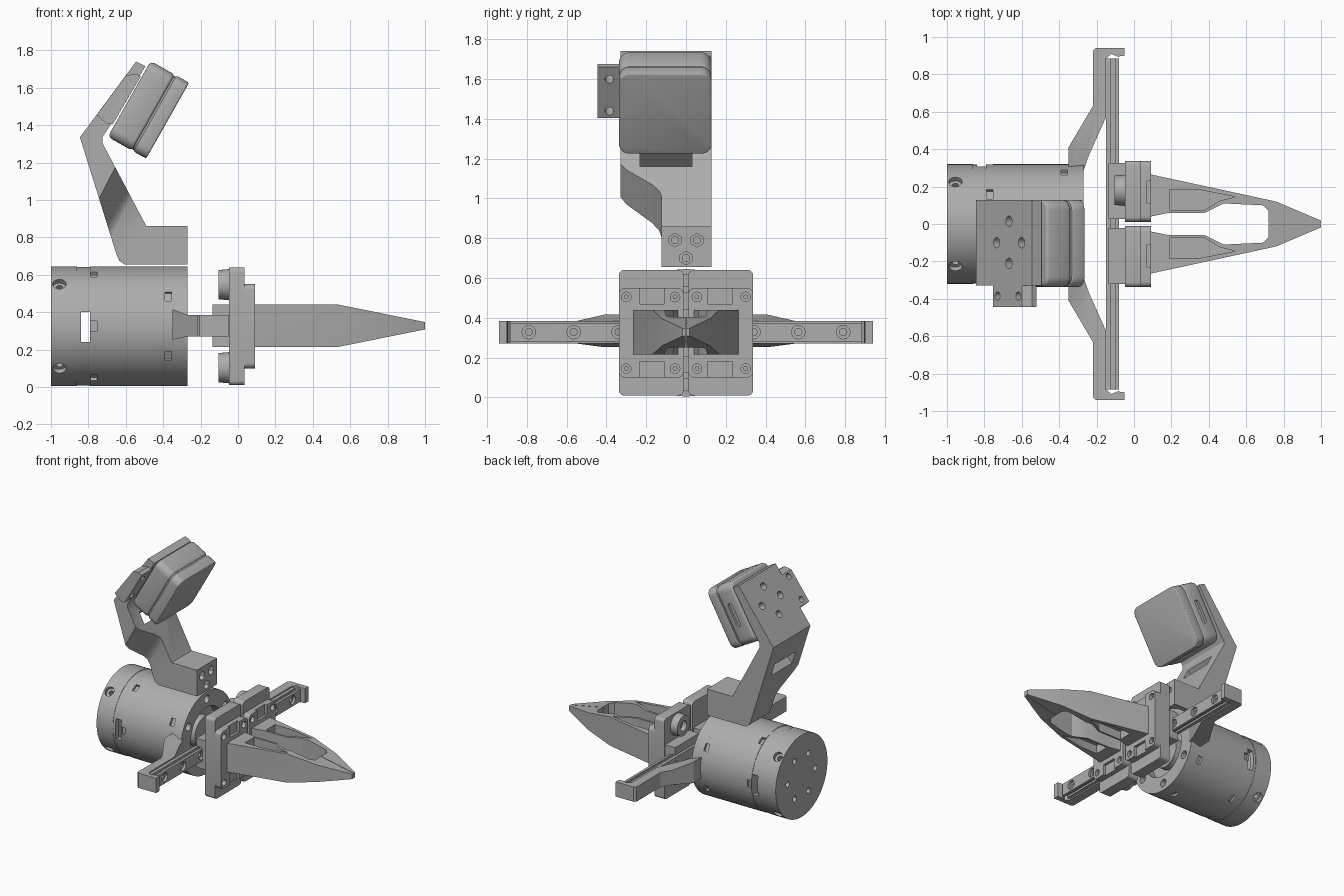
import bpy, bmesh
from math import radians, cos, sin, pi
from mathutils import Vector, Matrix

old = bpy.data.objects.get("Cube")
if old:
    bpy.data.objects.remove(old, do_unlink=True)

grey = bpy.data.materials.new("machined grey")
grey.use_nodes = True
COLOUR = (0.42, 0.42, 0.42, 1)
grey.diffuse_color = COLOUR
grey.node_tree.nodes["Principled BSDF"].inputs["Base Color"].default_value = COLOUR

parts = []
MID = 0.325   # height of the main axis


def finish(name, bm, keep=True):
    bmesh.ops.recalc_face_normals(bm, faces=bm.faces)
    mesh = bpy.data.meshes.new(name)
    bm.to_mesh(mesh)
    bm.free()
    mesh.materials.append(grey)
    obj = bpy.data.objects.new(name, mesh)
    bpy.context.collection.objects.link(obj)
    if keep:
        parts.append(obj)
    return obj


def prism(name, pts, axis, lo, hi, keep=True, shear=0):
    """Extrude a 2D outline along an axis; shear lifts it in z along the way."""
    def place(p, t):
        a, b = p
        return {"x": (t, a, b + shear * t), "y": (a, t, b), "z": (a, b, t)}[axis]
    bm = bmesh.new()
    ends = [[bm.verts.new(place(p, t)) for p in pts] for t in (lo, hi)]
    for ring in ends:
        bm.faces.new(ring)
    n = len(pts)
    for i in range(n):
        j = (i + 1) % n
        bm.faces.new((ends[0][i], ends[0][j], ends[1][j], ends[1][i]))
    return finish(name, bm, keep)


def rounded(a0, a1, b0, b1, r, steps=5):
    pts = []
    corners = ((a1 - r, b1 - r), (a0 + r, b1 - r), (a0 + r, b0 + r), (a1 - r, b0 + r))
    for k, (a, b) in enumerate(corners):
        for i in range(steps + 1):
            t = (k + i / steps) * pi / 2
            pts.append((a + r * cos(t), b + r * sin(t)))
    return pts


def box(name, x, y, z, keep=True):
    return prism(name, [(x[0], y[0]), (x[1], y[0]), (x[1], y[1]), (x[0], y[1])], "z", *z, keep)


def rod(name, r, start, end, keep=True, sides=24, r2=None):
    a, b = Vector(start), Vector(end)
    d = b - a
    bm = bmesh.new()
    turn = Matrix.Translation((a + b) / 2) @ d.to_track_quat("Z", "Y").to_matrix().to_4x4()
    bmesh.ops.create_cone(bm, cap_ends=True, segments=sides, radius1=r,
                          radius2=r2 or r, depth=d.length, matrix=turn)
    return finish(name, bm, keep)


def bake(obj):
    dg = bpy.context.evaluated_depsgraph_get()
    mesh = bpy.data.meshes.new_from_object(obj.evaluated_get(dg))
    obj.modifiers.clear()
    obj.data = mesh


def carve(obj, *tools, how="DIFFERENCE"):
    for tool in tools:
        mod = obj.modifiers.new("cut", "BOOLEAN")
        mod.operation, mod.object, mod.solver = how, tool, "EXACT"
        bake(obj)
        bpy.data.objects.remove(tool, do_unlink=True)


def soften(obj, width, segments=2):
    mod = obj.modifiers.new("edge", "BEVEL")
    mod.width, mod.segments, mod.limit_method = width, segments, "ANGLE"
    bake(obj)


def drill(r, start, end, sides=20):
    return rod("cutter", r, start, end, False, sides)


def polar(x, r, deg):
    return (x, r * cos(radians(deg)), MID + r * sin(radians(deg)))


def tube(name, r, x0, x1):
    return rod(name, r, (x0, 0, MID), (x1, 0, MID), sides=64)


# Motor: rear cap, windowed ring, body and front flange
cap = tube("motor_cap", 0.32, -1, -0.86)
for k in range(4):
    a = 45 + 90 * k
    carve(cap, drill(0.036, polar(-0.955, 0.29, a), polar(-0.955, 0.4, a)),
          drill(0.018, polar(-0.955, 0.25, a), polar(-0.955, 0.4, a)))
for k in range(6):
    carve(cap, drill(0.022, polar(-1.1, 0.17, 60 * k), polar(-0.95, 0.17, 60 * k)))

ring = tube("motor_ring", 0.317, -0.861, -0.789)
carve(ring, drill(0.28, (-0.9, 0, MID), (-0.7, 0, MID), 64),
      box("cutter", (-0.84, -0.78), (-0.5, 0.5), (0.24, 0.4), False))

body = tube("motor_body", 0.32, -0.79, -0.353)
flange = tube("motor_flange", 0.32, -0.355, -0.27)
carve(flange, drill(0.2, (-0.34, 0, MID), (-0.2, 0, MID), 48))
for k in range(6):
    a = 30 + 60 * k
    for x, deg in ((-0.372, a), (-0.77, a + 30)):
        cut = box("cutter", (x - 0.018, x + 0.016), (0.3, 0.4), (-0.028, 0.028), False)
        cut.matrix_world = Matrix.Translation((0, 0, MID)) @ Matrix.Rotation(radians(deg), 4, "X")
        carve(body, cut)
    carve(flange, drill(0.03, polar(-0.32, 0.262, a), polar(-0.2, 0.262, a)))
tube("output_hub", 0.12, -0.35, -0.29)

# Rail with grooved section and counterbored holes
rail = prism("linear_rail", [(-0.15, 0.28), (-0.125, 0.28), (-0.125, 0.295), (-0.1, 0.295),
                             (-0.1, 0.28), (-0.08, 0.28), (-0.08, 0.375), (-0.1, 0.375),
                             (-0.1, 0.36), (-0.125, 0.36), (-0.125, 0.375), (-0.15, 0.375)],
             "y", -0.885, 0.885)
for k in range(8):
    y = -0.79 + k * 1.58 / 7
    carve(rail, drill(0.034, (-0.1, y, 0.328), (0, y, 0.328)),
          drill(0.018, (-0.2, y, 0.328), (0, y, 0.328)))

# Jaw outline from above, its taper from the side, and its pocket
JAW = [(0.09, 0.265), (0.76, 0.12), (1, 0.018), (1, 0.002), (0.72, 0.002), (0.72, 0.07),
       (0.69, 0.1), (0.48, 0.11), (0.38, 0.06), (0.19, 0.06), (0.09, 0.04)]
TAPER = [(0, 0.215), (0.54, 0.215), (1.01, 0.31), (1.01, 0.345), (0.54, 0.44), (0, 0.44)]
POCKET = [(0.19, 0.185), (0.34, 0.185), (0.54, 0.145), (0.46, 0.125), (0.38, 0.075), (0.19, 0.075)]
ARM = [(-0.35, 0.2), (-0.35, 0.41), (-0.22, 0.63), (-0.22, 0.925), (-0.205, 0.94), (-0.05, 0.94),
       (-0.05, 0.9), (-0.09, 0.895), (-0.12, 0.91), (-0.15, 0.885), (-0.15, 0.57),
       (-0.24, 0.37), (-0.275, 0.27), (-0.275, 0.2)]
FLARE = [(-0.36, 0.25), (-0.36, 0.42), (-0.27, 0.385), (0, 0.385), (0, 0.27), (-0.27, 0.27)]

for s, side in ((1, "left"), (-1, "right")):
    def flip(pts):
        return [(a, s * b) for a, b in pts]

    # Rail support arm with hooked end
    arm = prism(side + "_rail_arm", flip(ARM), "z", 0.2, 0.5)
    carve(arm, prism("cutter", FLARE, "y", -1, 1, False), how="INTERSECT")

    # Sliding carriage: rail block, tall plate, front plate
    y0, y1 = sorted((s * 0.012, s * 0.337))
    block = box(side + "_rail_block", (-0.135, -0.045), (y0 + 0.015, y1 - 0.01), (0.214, 0.44))
    carve(block, box("cutter", (-0.2, -0.085), (-0.5, 0.5), (0.275, 0.38), False))
    plate = prism(side + "_carriage_plate", rounded(y0, y1, 0.01, 0.64, 0.025), "x", -0.048, 0.036)
    front = prism(side + "_jaw_plate", rounded(y0, y1, 0.1, 0.55, 0.03), "x", 0.035, 0.09)
    carve(front, box("cutter", (0.07, 0.1), sorted((s * 0.11, s * 0.23)), (0.47, 0.6), False),
          box("cutter", (0.07, 0.1), sorted((s * 0.11, s * 0.23)), (0, 0.18), False))
    for y in (0.055, 0.3):
        for z in (0.145, 0.505):
            carve(front, drill(0.024, (0.05, s * y, z), (0.2, s * y, z)))
            rod(side + "_jaw_screw", 0.012, (0.04, s * y, z), (0.07, s * y, z), sides=12)

    # Round boss on the rear of the carriage
    z = MID + s * 0.222
    boss = rod(side + "_carriage_boss", 0.084, (-0.04, s * 0.18, z), (-0.105, s * 0.18, z),
               sides=32, r2=0.078)
    carve(boss, drill(0.04, (-0.07, s * 0.18, z), (-0.2, s * 0.18, z)))

    # Jaw
    jaw = prism(side + "_jaw", flip(JAW), "z", 0.1, 0.6)
    carve(jaw, prism("cutter", TAPER, "y", -0.5, 0.5, False), how="INTERSECT")
    for lo, hi in ((0.375, 0.6), (0, 0.28)):
        carve(jaw, prism("cutter", flip(POCKET), "z", lo, hi, False))

# Camera bracket: side outline trimmed to a narrow foot
bracket = prism("camera_bracket",
                [(-0.27, 0.655), (-0.27, 0.86), (-0.49, 0.86), (-0.725, 1.305), (-0.725, 1.335),
                 (-0.67, 1.42), (-0.495, 1.715), (-0.545, 1.74), (-0.845, 1.335),
                 (-0.65, 0.71), (-0.635, 0.675), (-0.605, 0.655)], "y", -0.33, 0.127)
shift = 1.9 * 0.7
trim = [(0.5, -1), (0.5, 3), (-0.5, 3), (-0.5, 1.09), (-0.33, 1.09), (-0.3, 1.03),
        (-0.17, 0.88), (-0.135, 0.82), (-0.122, 0.76), (-0.122, -1)]
carve(bracket, prism("cutter", [(y, z + shift) for y, z in trim], "x", -0.95, -0.2, False, 1.9),
      how="INTERSECT")
slot = box("cutter", (-0.2, 0.2), (-0.23, 0.03), (-0.045, 0.045), False)
slot.matrix_world = Matrix.Translation((-0.72, 0, 1.155)) @ Matrix.Rotation(radians(-43), 4, "Y")
carve(bracket, slot)
for y, z in ((-0.055, 0.79), (0.055, 0.79), (0, 0.7)):
    carve(bracket, drill(0.034, (-0.32, y, z), (-0.2, y, z), 6),
          drill(0.018, (-0.45, y, z), (-0.2, y, z), 12))

# Side ear of the bracket
ear = prism("bracket_ear", [(-0.755, 1.455), (-0.6, 1.665), (-0.545, 1.675), (-0.52, 1.66),
                            (-0.67, 1.405), (-0.7, 1.405)], "y", -0.445, -0.3)
lean = Vector((0.84, 0, -0.54))
for obj, r, spots in ((ear, 0.022, ((-0.715, -0.385, 1.48), (-0.605, -0.385, 1.63))),
                      (bracket, 0.028, ((-0.665, 0.015, 1.57), (-0.73, -0.1, 1.48),
                                        (-0.595, -0.1, 1.66), (-0.665, -0.21, 1.57)))):
    for spot in spots:
        p = Vector(spot)
        carve(obj, drill(r, p - lean * 0.1, p + lean * 0.12))

# Camera: two rounded shells with a seam, tilted downward
tilt = Matrix.Translation((-0.479, -0.104, 1.482)) @ Matrix.Rotation(radians(29.5), 4, "Y")
for name, half, x0, x1, edge in (("camera_body", 0.233, -0.118, 0.035, 0.025),
                                 ("camera_seam", 0.226, 0.03, 0.045, 0),
                                 ("camera_front", 0.233, 0.04, 0.118, 0.01)):
    shell = prism(name, rounded(-half, half, -half, half, 0.055, 6), "x", x0, x1)
    if edge:
        soften(shell, edge, 3)
    if name == "camera_body":
        carve(shell, prism("cutter", rounded(-0.055, -0.015, -0.09, 0.09, 0.019), "y", 0.215, 0.3, False))
    shell.data.transform(tilt)

# Smooth curved walls while keeping edges crisp
bpy.ops.object.select_all(action="DESELECT")
for obj in parts:
    obj.select_set(True)
bpy.context.view_layer.objects.active = parts[0]
bpy.ops.object.shade_smooth_by_angle(angle=radians(28))
